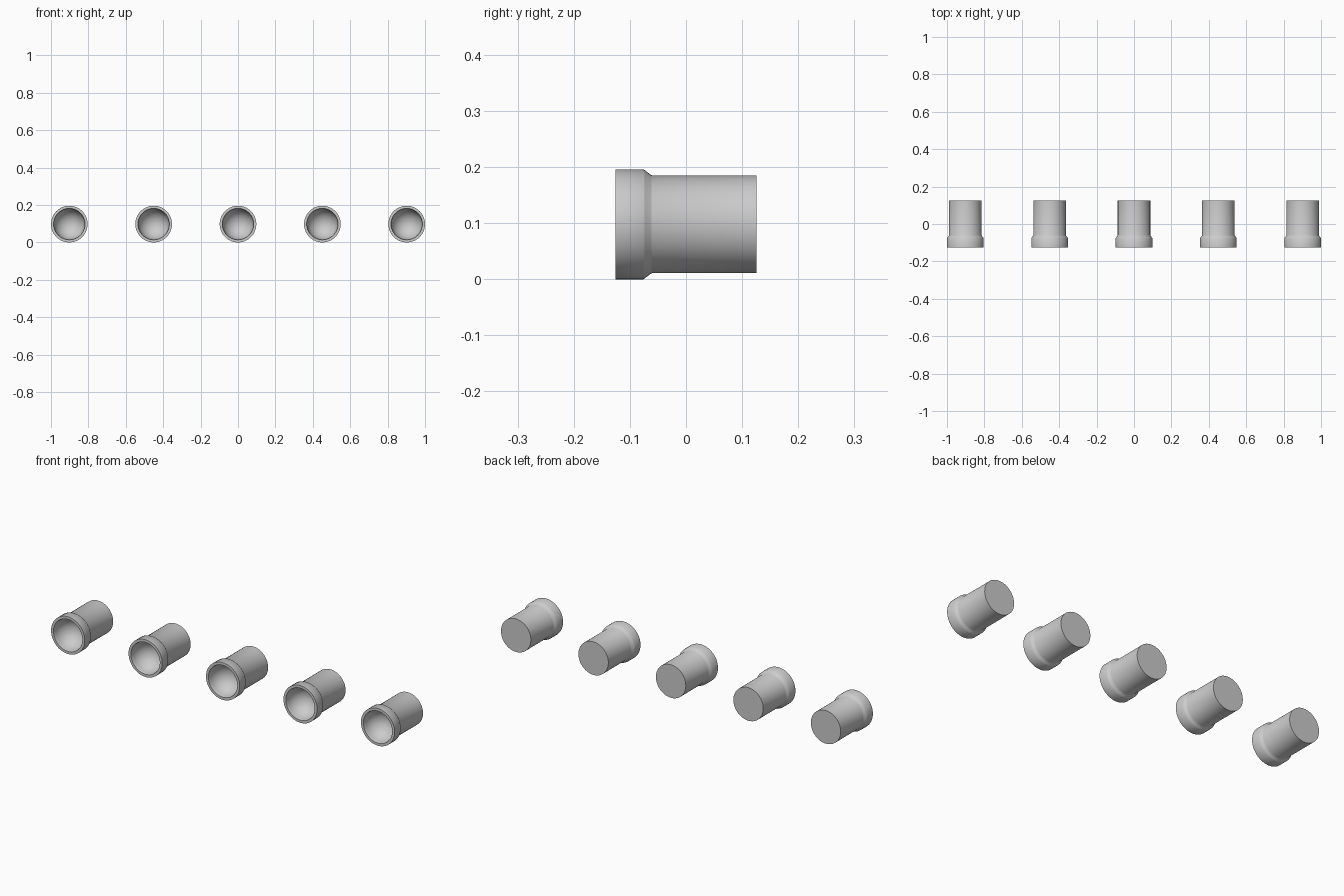
import bpy, math

if "Cube" in bpy.data.objects:
    bpy.data.objects.remove(bpy.data.objects["Cube"])

R = 0.098          # rim radius, also the height of the axis
SPACING = 0.451
SEGMENTS = 64

# Outer shell profile as (radius, y), from the back centre to the front lip
profile = [(0, 0.126), (0.087, 0.126), (0.087, -0.06), (0.0885, -0.063),
           (0.096, -0.073), (R, -0.076), (R, -0.126), (0.084, -0.126)]
# Hollow dish inside the opening
profile += [(0.082 * math.cos(a), -0.118 + 0.085 * math.sin(a))
            for a in (math.pi / 2 * i / 12 for i in range(12))]
profile.append((0, -0.033))


def lathe(name, x):
    """Revolve the profile around the y axis."""
    verts, rings, faces = [], [], []
    for r, y in profile:
        n = SEGMENTS if r > 0 else 1
        ring = []
        for i in range(n):
            a = 2 * math.pi * i / SEGMENTS
            ring.append(len(verts))
            verts.append((r * math.cos(a), y, r * math.sin(a)))
        rings.append(ring)
    for p, q in zip(rings, rings[1:]):
        for i in range(SEGMENTS):
            j = (i + 1) % SEGMENTS
            quad = [p[i % len(p)], p[j % len(p)], q[j % len(q)], q[i % len(q)]]
            faces.append(list(dict.fromkeys(quad)))
    mesh = bpy.data.meshes.new(name)
    mesh.from_pydata(verts, [], faces)
    obj = bpy.data.objects.new(name, mesh)
    obj.location = (x, 0, R)
    bpy.context.collection.objects.link(obj)
    bpy.context.view_layer.objects.active = obj
    bpy.ops.object.select_all(action='DESELECT')
    obj.select_set(True)
    bpy.ops.object.mode_set(mode='EDIT')
    bpy.ops.mesh.select_all(action='SELECT')
    bpy.ops.mesh.normals_make_consistent(inside=False)
    bpy.ops.object.mode_set(mode='OBJECT')
    bpy.ops.object.shade_smooth_by_angle(angle=math.radians(40))


# Row of five lamp housings
for k in range(5):
    lathe(f"lamp_housing_{k + 1}", (k - 2) * SPACING)
